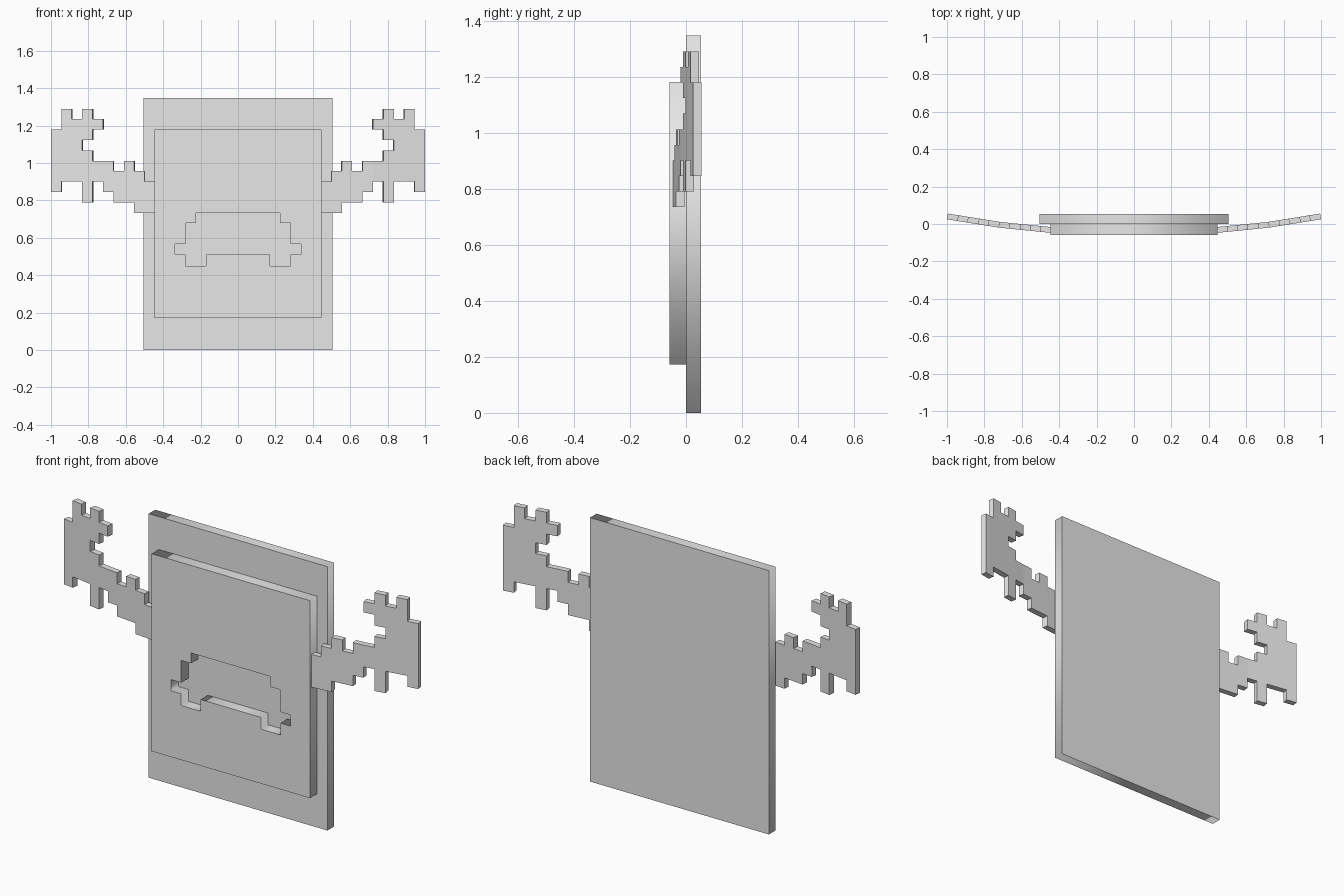
import bpy, bmesh

old = bpy.data.objects.get("Cube")
if old:
    bpy.data.objects.remove(old, do_unlink=True)

# One plain grey for everything
grey = bpy.data.materials.new("plain_grey")
grey.use_nodes = True
grey.diffuse_color = (0.8, 0.8, 0.8, 1)
grey.node_tree.nodes["Principled BSDF"].inputs["Base Color"].default_value = (0.8, 0.8, 0.8, 1)


def rectangle(half_width, bottom, top):
    return [(-half_width, bottom), (half_width, bottom), (half_width, top), (-half_width, top)]


def panel(name, outlines, front, back):
    """Slab from front-facing outlines; inner outlines become holes."""
    curve = bpy.data.curves.new(name, "CURVE")
    curve.dimensions = "2D"
    curve.fill_mode = "BOTH"
    curve.extrude = (back - front) / 2
    for points in outlines:
        spline = curve.splines.new("POLY")
        spline.points.add(len(points) - 1)
        for point, (x, z) in zip(spline.points, points):
            point.co = (x, z, 0, 1)
        spline.use_cyclic_u = True
    curve.materials.append(grey)
    obj = bpy.data.objects.new(name, curve)
    obj.rotation_euler.x = 1.5707963
    obj.location.y = (front + back) / 2
    bpy.context.collection.objects.link(obj)
    bpy.ops.object.select_all(action="DESELECT")
    obj.select_set(True)
    bpy.context.view_layer.objects.active = obj
    bpy.ops.object.convert(target="MESH")


# Back board, and front board with a stepped mouth cut through it
panel("back_board", [rectangle(0.505, 0, 1.347)], 0, 0.053)
half_mouth = [(0.225, 0.733), (0.225, 0.68), (0.28, 0.68), (0.28, 0.567), (0.337, 0.567),
              (0.337, 0.51), (0.28, 0.51), (0.28, 0.45), (0.17, 0.45), (0.17, 0.51)]
mouth = half_mouth + [(-x, z) for x, z in reversed(half_mouth)]
panel("front_board", [rectangle(0.447, 0.172, 1.18), mouth], -0.058, 0)

# Stepped arm with raised hand, from shoulder (left) to fingertips (right)
ARM_ROWS = [
    "......#.#.",
    ".....####.",
    "......####",
    ".......###",
    "......####",
    "..#.######",
    ".#########",
    "#####.#..#",
    "####..#...",
    "##........",
]
CELL = 0.0556


def bend(x):
    """Depth of the arm: a gentle forward curve that steepens at the hand."""
    if x < 0.72:
        return -0.032 + (x - 0.442) * 0.1
    return -0.004 + (x - 0.72) * 0.16


def arm(name, side):
    bm = bmesh.new()
    corners = {}

    def corner(column, row):
        if (column, row) not in corners:
            x = 0.442 + CELL * column
            corners[column, row] = bm.verts.new((side * x, bend(x), 1.29 - CELL * row))
        return corners[column, row]

    for row, line in enumerate(ARM_ROWS):
        for column, mark in enumerate(line):
            if mark == "#":
                bm.faces.new([corner(column, row), corner(column, row + 1),
                              corner(column + 1, row + 1), corner(column + 1, row)])
    if side < 0:
        bmesh.ops.reverse_faces(bm, faces=bm.faces[:])
    mesh = bpy.data.meshes.new(name)
    bm.to_mesh(mesh)
    bm.free()
    mesh.materials.append(grey)
    obj = bpy.data.objects.new(name, mesh)
    bpy.context.collection.objects.link(obj)
    solid = obj.modifiers.new("thickness", "SOLIDIFY")
    solid.thickness = 0.031
    solid.offset = 0


arm("left_arm", 1)
arm("right_arm", -1)
